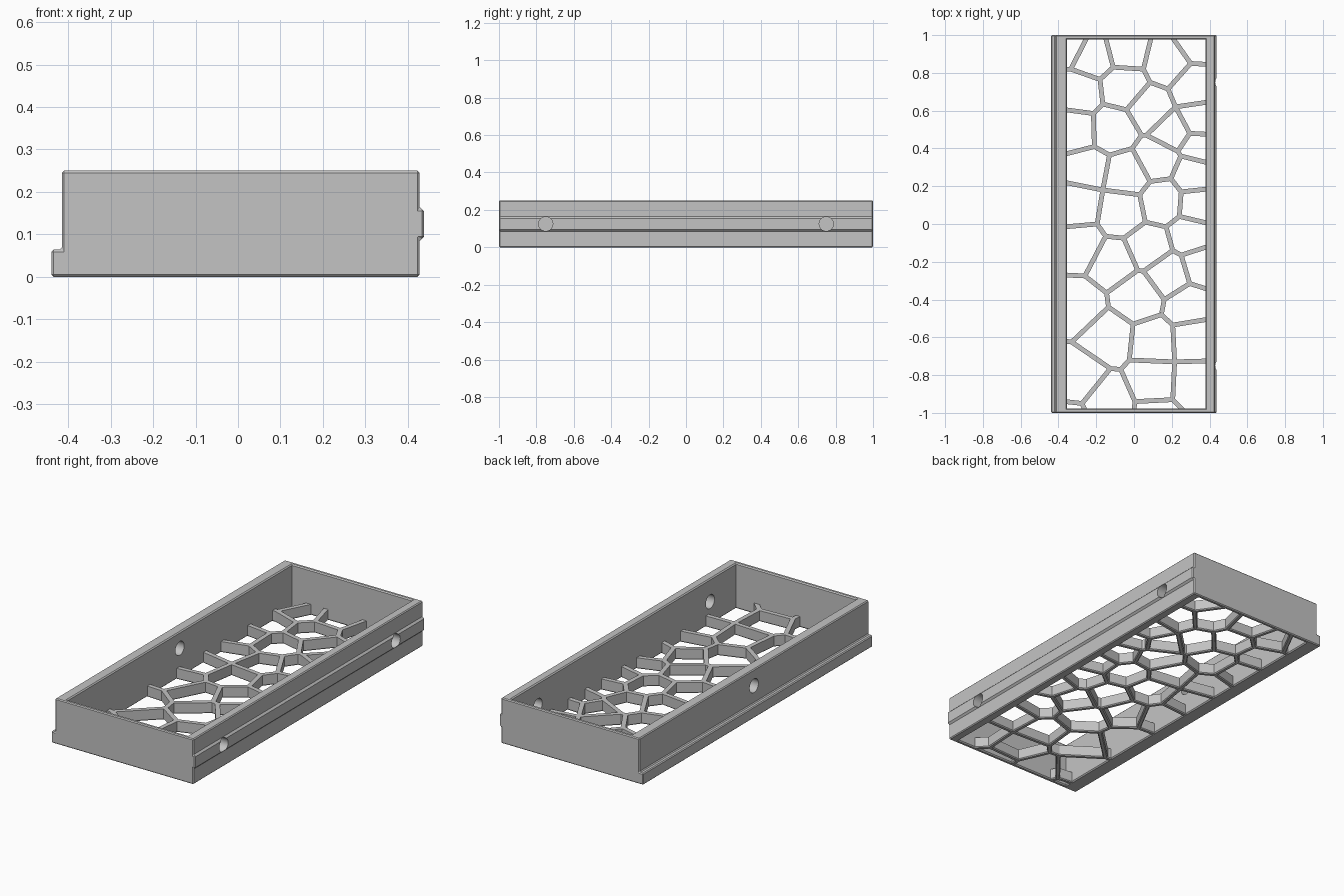
import bpy, bmesh
from mathutils import Vector, Matrix

cube = bpy.data.objects.get("Cube")
if cube:
    bpy.data.objects.remove(cube, do_unlink=True)

grey = bpy.data.materials.new("plain_grey")
grey.use_nodes = True
grey.diffuse_color = (0.55, 0.55, 0.55, 1)
grey.node_tree.nodes["Principled BSDF"].inputs["Base Color"].default_value = (0.55, 0.55, 0.55, 1)


def add_prism(bm, outline, along):
    """Extrude a closed 3D outline along a vector into a solid."""
    start = [bm.verts.new(p) for p in outline]
    end = [bm.verts.new(Vector(p) + along) for p in outline]
    bm.faces.new(start)
    bm.faces.new(end[::-1])
    for i in range(len(start)):
        j = (i + 1) % len(start)
        bm.faces.new((start[j], start[i], end[i], end[j]))


def finish(bm, name):
    bmesh.ops.recalc_face_normals(bm, faces=bm.faces)
    mesh = bpy.data.meshes.new(name)
    bm.to_mesh(mesh)
    bm.free()
    mesh.materials.append(grey)
    obj = bpy.data.objects.new(name, mesh)
    bpy.context.collection.objects.link(obj)
    return obj


def apply_modifiers(obj):
    bpy.context.view_layer.objects.active = obj
    for mod in list(obj.modifiers):
        bpy.ops.object.modifier_apply(modifier=mod.name)


def cut(obj, cutter):
    cutter.hide_render = True
    mod = obj.modifiers.new("cut", "BOOLEAN")
    mod.operation = "DIFFERENCE"
    mod.solver = "EXACT"
    mod.object = cutter
    apply_modifiers(obj)
    bpy.data.objects.remove(cutter, do_unlink=True)


# Frame: cross-section with a foot ledge on one side and a rib on the other
HEIGHT = 0.25
section = [(-0.439, 0), (0.428, 0), (0.428, 0.09), (0.438, 0.09), (0.438, 0.16),
           (0.428, 0.16), (0.428, HEIGHT), (-0.415, HEIGHT), (-0.415, 0.064), (-0.439, 0.064)]
bm = bmesh.new()
add_prism(bm, [(x, -1, z) for x, z in section], Vector((0, 2, 0)))
frame = finish(bm, "frame")
bevel = frame.modifiers.new("small_chamfer", "BEVEL")
bevel.width = 0.005
bevel.segments = 1
apply_modifiers(frame)

# Opening, slightly flared at the top and bottom rims
LEFT, RIGHT, END = -0.355, 0.378, 0.977
FLARE = 0.006
bm = bmesh.new()
rings = []
for z, grow in ((-0.01, FLARE), (0, FLARE), (FLARE, 0),
                (HEIGHT - FLARE, 0), (HEIGHT, FLARE), (HEIGHT + 0.01, FLARE)):
    a, b, c = LEFT - grow, RIGHT + grow, END + grow
    rings.append([bm.verts.new((x, y, z)) for x, y in ((a, -c), (b, -c), (b, c), (a, c))])
for low, high in zip(rings, rings[1:]):
    for i in range(4):
        j = (i + 1) % 4
        bm.faces.new((low[i], low[j], high[j], high[i]))
bm.faces.new(rings[0][::-1])
bm.faces.new(rings[-1])
cut(frame, finish(bm, "opening_cutter"))

# Round holes: two through the ribbed wall, one through the ledge wall
bm = bmesh.new()
for x, y, z in ((0.4, -0.75, 0.125), (0.4, 0.75, 0.125), (-0.385, 0, 0.16)):
    place = Matrix.Translation((x, y, z)) @ Matrix.Rotation(1.5708, 4, "Y")
    bmesh.ops.create_cone(bm, cap_ends=True, segments=32, radius1=0.038, radius2=0.038,
                          depth=0.15, matrix=place)
cut(frame, finish(bm, "hole_cutter"))

# Lattice floor: junctions of the irregular cells
junctions = [
    (-.335, .82), (-.18, .765), (-.11, .83), (.05, .82), (.085, .75),
    (.18, .715), (.3, .85), (-.04, .605), (-.165, .635), (-.215, .585),
    (-.21, .41), (-.13, .365), (-.01, .4), (.04, .47), (.065, .47),
    (.22, .62), (.295, .48), (.232, .385), (.248, .36), (.195, .24),
    (.085, .225), (.25, .17), (.24, .04), (.03, .155), (-.165, .18),
    (-.195, 0), (-.15, -.065), (-.055, -.075), (.06, .01), (.17, -.015),
    (.205, -.14), (.25, -.165), (.295, -.315), (.16, -.4), (.05, -.25),
    (.02, -.245), (-.145, -.365), (-.26, -.275), (-.135, -.44), (-.33, -.625),
    (-.005, -.53), (.145, -.48), (.205, -.535), (.215, -.73), (-.025, -.72),
    (-.07, -.77), (-.125, -.765), (.005, -.94), (.205, -.93), (-.275, -.95)]

# Runs of struts joining the junctions
runs = [(0, 1, 2, 3, 4, 5, 6), (1, 8, 7, 4), (8, 9, 10, 11, 12, 13, 7), (13, 14, 15, 5),
        (15, 16, 17, 18, 19, 20, 12), (14, 17), (19, 21, 22, 29, 28, 23, 20), (11, 24, 23),
        (24, 25, 26, 27, 28), (29, 30, 31, 32, 33, 34, 30), (27, 35, 34), (26, 37, 36, 35),
        (36, 38, 40, 41, 33), (38, 39, 46, 45, 44, 40), (41, 42, 43, 44),
        (43, 48, 47, 45), (46, 49)]

# Struts that run into the long walls (junction: y at wall) and the short walls (junction, x)
to_left = {0: .82, 9: .605, 10: .37, 24: .22, 25: -.015, 37: -.27, 39: -.62, 49: -.94}
to_right = {6: .845, 15: .645, 16: .475, 18: .325, 21: .185, 22: .005,
            31: -.12, 32: -.345, 42: -.505, 43: -.725}
to_back = {0: -.25, 2: -.15, 3: .09, 6: .205}
to_front = {47: 0, 48: .26, 49: -.26}

segments = [(junctions[a], junctions[b]) for run in runs for a, b in zip(run, run[1:])]
segments += [(junctions[k], (LEFT - 0.01, y)) for k, y in to_left.items()]
segments += [(junctions[k], (RIGHT + 0.01, y)) for k, y in to_right.items()]
segments += [(junctions[k], (x, END + 0.008)) for k, x in to_back.items()]
segments += [(junctions[k], (x, -END - 0.008)) for k, x in to_front.items()]

HALF, DEEP, EDGE = 0.0125, 0.06, 0.005
strut_section = [(-HALF, EDGE), (EDGE - HALF, 0), (HALF - EDGE, 0),
                 (HALF, EDGE), (HALF, DEEP), (-HALF, DEEP)]
bm = bmesh.new()
for a, b in segments:
    start, along = Vector((*a, 0)), Vector((b[0] - a[0], b[1] - a[1], 0))
    side = Vector((-along.y, along.x, 0)).normalized()
    add_prism(bm, [start + side * s + Vector((0, 0, z)) for s, z in strut_section], along)
for x, y in junctions:
    bmesh.ops.create_cone(bm, cap_ends=True, segments=12, radius1=HALF, radius2=HALF,
                          depth=DEEP - EDGE,
                          matrix=Matrix.Translation((x, y, (DEEP + EDGE) / 2)))
finish(bm, "lattice_floor")

# Smooth hole walls, crisp chamfers
bpy.ops.object.select_all(action="DESELECT")
frame.select_set(True)
bpy.context.view_layer.objects.active = frame
bpy.ops.object.shade_smooth_by_angle(angle=0.4)
